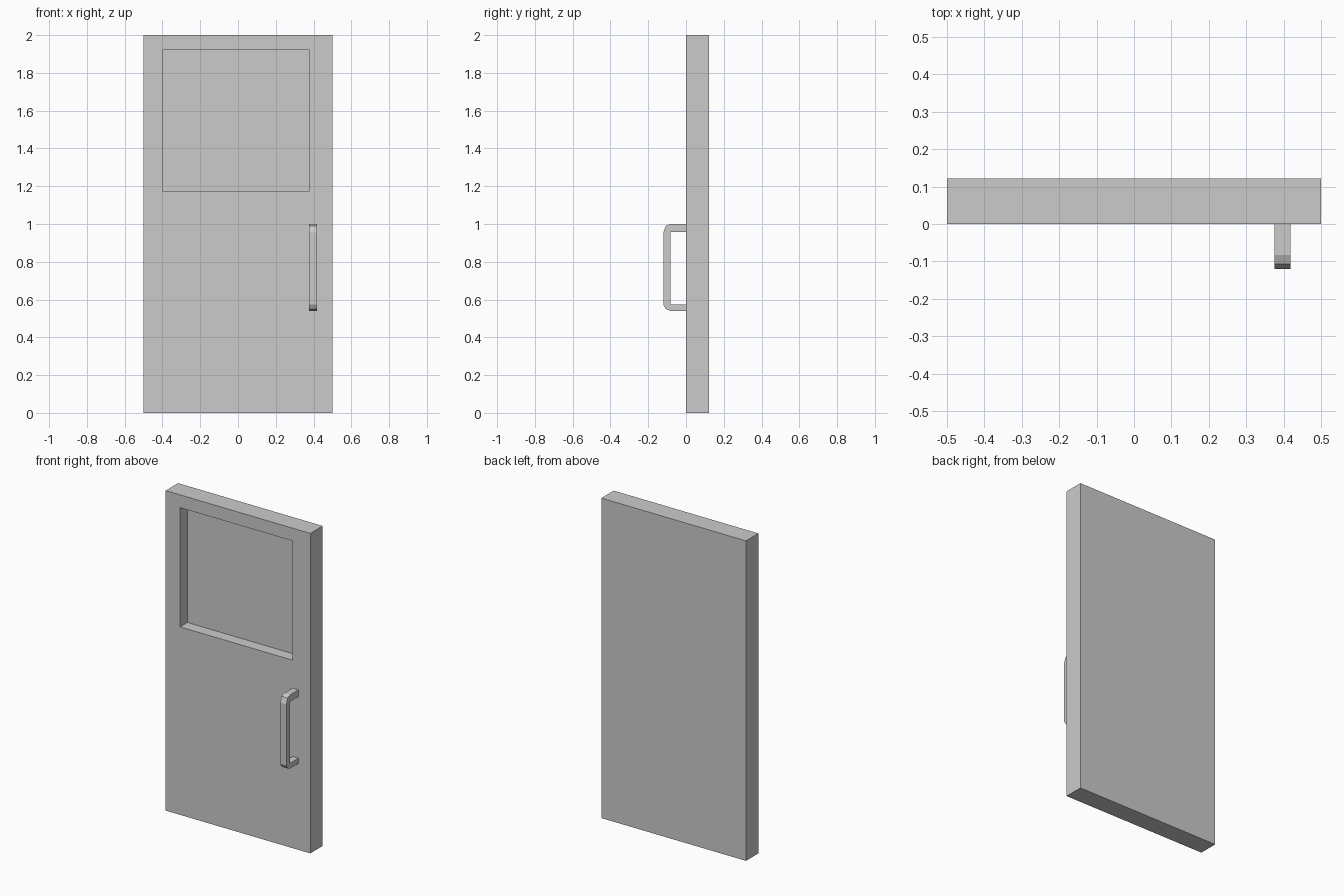
import bpy, bmesh

if "Cube" in bpy.data.objects:
    bpy.data.objects.remove(bpy.data.objects["Cube"])

FRONT, BACK = 0.0, 0.122


def new_object(name, bm):
    bmesh.ops.recalc_face_normals(bm, faces=bm.faces)
    mesh = bpy.data.meshes.new(name)
    bm.to_mesh(mesh)
    bm.free()
    obj = bpy.data.objects.new(name, mesh)
    bpy.context.collection.objects.link(obj)
    return obj


def ring(bm, x0, x1, z0, z1, y):
    return [bm.verts.new((x, y, z)) for x, z in ((x0, z0), (x1, z0), (x1, z1), (x0, z1))]


def bridge(bm, a, b):
    for i in range(len(a)):
        j = (i + 1) % len(a)
        bm.faces.new((a[i], a[j], b[j], b[i]))


# Door slab with a recessed window panel: rings joined from back to recess floor
bm = bmesh.new()
window = (-0.40, 0.378, 1.175, 1.92)
rings = [ring(bm, -0.5, 0.5, 0, 2, BACK),
         ring(bm, -0.5, 0.5, 0, 2, FRONT),
         ring(bm, *window, FRONT),
         ring(bm, *window, FRONT + 0.072)]
for a, b in zip(rings, rings[1:]):
    bridge(bm, a, b)
bm.faces.new(rings[0])
bm.faces.new(rings[-1])
new_object("door_panel", bm)

# Pull handle: bent bar, outer and inner (y, z) paths extruded across x
outer = [(0, 1.0), (-0.083, 1.0), (-0.107, 0.99), (-0.12, 0.955),
         (-0.12, 0.573), (-0.107, 0.55), (-0.083, 0.54), (0, 0.54)]
inner = [(0, 0.958), (-0.083, 0.958), (-0.083, 0.958), (-0.083, 0.958),
         (-0.083, 0.573), (-0.083, 0.573), (-0.083, 0.573), (0, 0.573)]
bm = bmesh.new()
sections = []
for (yo, zo), (yi, zi) in zip(outer, inner):
    sections.append([bm.verts.new(p) for p in ((0.376, yo, zo), (0.418, yo, zo),
                                               (0.418, yi, zi), (0.376, yi, zi))])
for a, b in zip(sections, sections[1:]):
    bridge(bm, a, b)
bm.faces.new(sections[0])
bm.faces.new(sections[-1])
bmesh.ops.remove_doubles(bm, verts=bm.verts, dist=0.0005)
new_object("pull_handle", bm)
